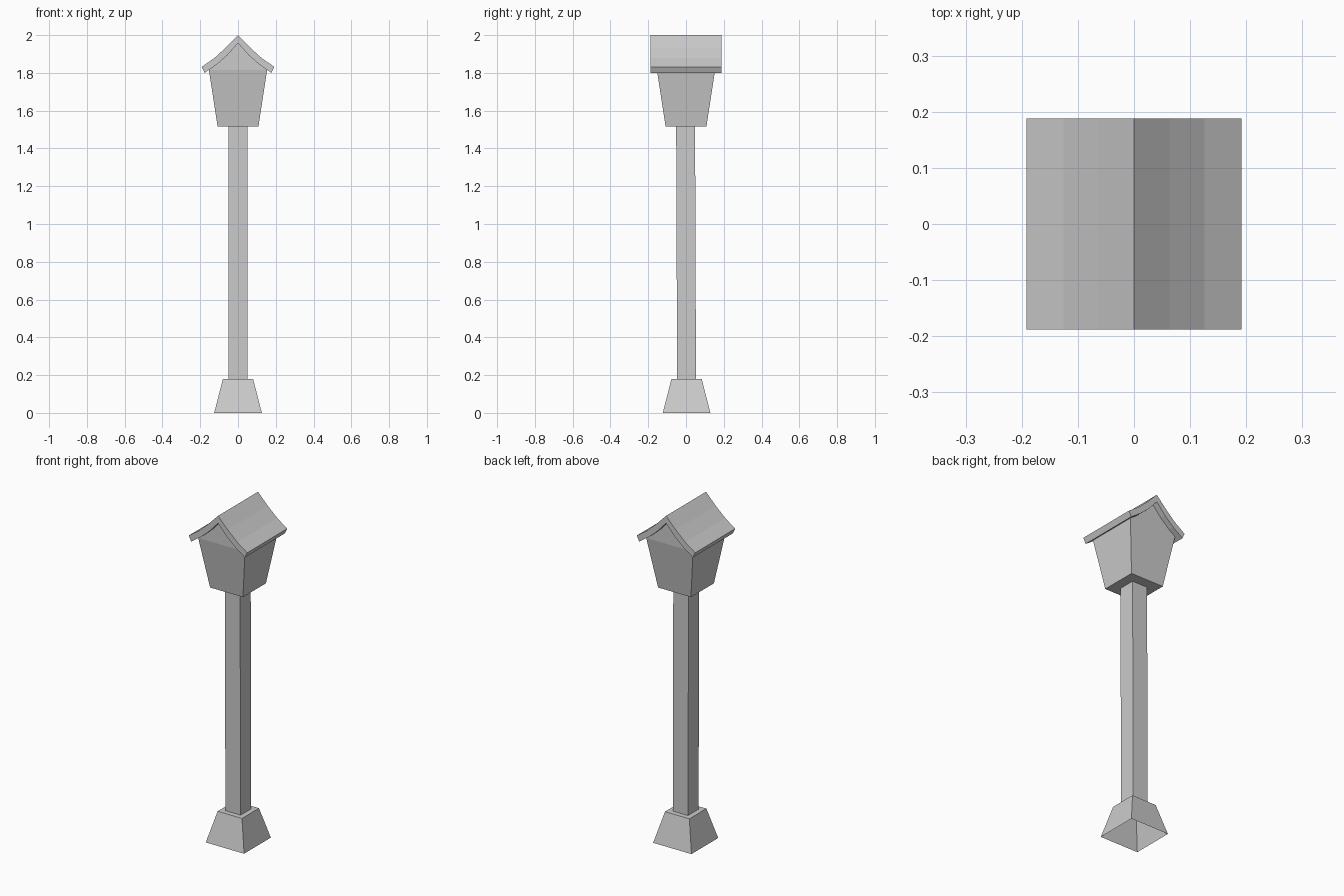
import bpy
import bmesh

default = bpy.data.objects.get("Cube")
if default:
    bpy.data.objects.remove(default)

grey = bpy.data.materials.new("stone_grey")
grey.use_nodes = True
colour = (0.6, 0.6, 0.6, 1)
grey.diffuse_color = colour
grey.node_tree.nodes["Principled BSDF"].inputs["Base Color"].default_value = colour


def finish(name, bm):
    bmesh.ops.recalc_face_normals(bm, faces=bm.faces)
    mesh = bpy.data.meshes.new(name)
    bm.to_mesh(mesh)
    bm.free()
    mesh.materials.append(grey)
    obj = bpy.data.objects.new(name, mesh)
    bpy.context.collection.objects.link(obj)
    return obj


def square_ring(bm, half, z, y=0):
    return [bm.verts.new((sx * half, y + sy * half, z))
            for sx, sy in ((-1, -1), (1, -1), (1, 1), (-1, 1))]


def bridge(bm, a, b):
    for i in range(len(a)):
        j = (i + 1) % len(a)
        bm.faces.new((a[i], a[j], b[j], b[i]))


def tapered_block(name, low, high, cap_low=True, cap_high=True):
    """Square block between two (half width, height, y shift) rings."""
    bm = bmesh.new()
    a, b = square_ring(bm, *low), square_ring(bm, *high)
    bridge(bm, a, b)
    if cap_low:
        bm.faces.new(a)
    if cap_high:
        bm.faces.new(b)
    return finish(name, bm)


def mirrored(half):
    """Left-to-right outline from a ridge-to-eave half profile."""
    return [(-x, z) for x, z in reversed(half[1:])] + half


# Hollow foot and slightly leaning post
tapered_block("base", (0.126, 0, 0.003), (0.08, 0.18, 0.003), cap_low=False)
tapered_block("post", (0.05, 0.18, 0.003), (0.05, 1.515, -0.002), False, False)

# Curved gable roof
outer = [(0, 2.0), (0.064, 1.934), (0.126, 1.878), (0.192, 1.832)]
inner = [(0, 1.957), (0.055, 1.895), (0.113, 1.844), (0.177, 1.80)]
bm = bmesh.new()
outline = mirrored(outer) + mirrored(inner)[::-1]
front, back = ([bm.verts.new((x, y, z)) for x, z in outline] for y in (-0.188, 0.188))
bridge(bm, front, back)
count = len(outline)
for ring in (front, back):
    for i in range(count // 2 - 1):
        bm.faces.new((ring[i], ring[i + 1], ring[count - 2 - i], ring[count - 1 - i]))
finish("roof", bm)

# Flared house with gables tucked into the roof
bm = bmesh.new()
low, high = square_ring(bm, 0.108, 1.515), square_ring(bm, 0.154, 1.815)
bridge(bm, low, high)
bm.faces.new(low)
for left, right in ((high[0], high[1]), (high[3], high[2])):
    rim = [bm.verts.new((x, left.co.y, z + 0.004)) for x, z in mirrored(inner[:-1])]
    bm.faces.new([left] + rim + [right])
finish("house", bm)
